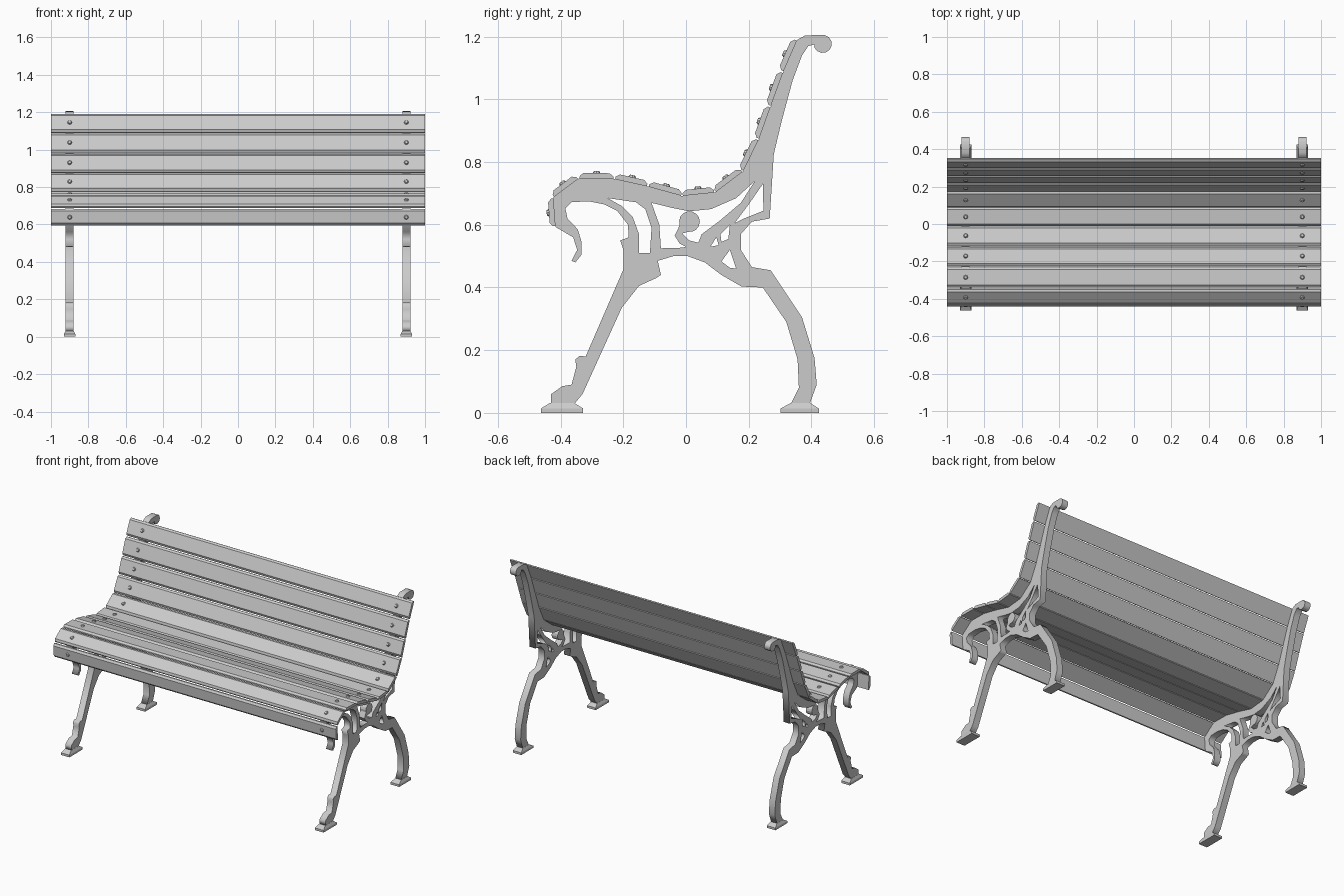
import bpy
import bmesh
from math import cos, sin, radians
from mathutils import Vector, Matrix

default_cube = bpy.data.objects.get("Cube")
if default_cube:
    bpy.data.objects.remove(default_cube, do_unlink=True)

CM = 0.01              # side profiles are (y, z) in hundredths
FRAME_X = 0.9
FRAME_HALF = 0.021

grey = bpy.data.materials.new("plain_grey")
grey.use_nodes = True
colour = (0.6, 0.6, 0.6, 1)
grey.diffuse_color = colour
grey.node_tree.nodes["Principled BSDF"].inputs["Base Color"].default_value = colour


def add_object(name, mesh, location=(0, 0, 0)):
    obj = bpy.data.objects.new(name, mesh)
    obj.location = location
    bpy.context.scene.collection.objects.link(obj)
    return obj


def finish(name, bm):
    bmesh.ops.remove_doubles(bm, verts=bm.verts, dist=0.0001)
    bmesh.ops.recalc_face_normals(bm, faces=bm.faces)
    mesh = bpy.data.meshes.new(name)
    bm.to_mesh(mesh)
    bm.free()
    mesh.materials.clear()
    mesh.materials.append(grey)
    return mesh


def prism(name, profile, half_width):
    """Side profile pushed out along x."""
    bm = bmesh.new()
    face = bm.faces.new([bm.verts.new((-half_width, y, z)) for y, z in profile])
    grown = bmesh.ops.extrude_face_region(bm, geom=[face])["geom"]
    verts = [g for g in grown if isinstance(g, bmesh.types.BMVert)]
    bmesh.ops.translate(bm, verts=verts, vec=(2 * half_width, 0, 0))
    return finish(name, bm)


def casting(name, outlines, half_width):
    """Filled outline with holes, turned upright to lie in the yz plane."""
    curve = bpy.data.curves.new(name + "_outline", "CURVE")
    curve.dimensions = "2D"
    curve.fill_mode = "BOTH"
    curve.extrude = half_width
    for outline in outlines:
        spline = curve.splines.new("POLY")
        spline.points.add(len(outline) - 1)
        for point, (y, z) in zip(spline.points, outline):
            point.co = (y * CM, z * CM, 0, 1)
        spline.use_cyclic_u = True
    helper = add_object(name + "_helper", curve)
    bpy.context.view_layer.update()
    graph = bpy.context.evaluated_depsgraph_get()
    bm = bmesh.new()
    raw = bpy.data.meshes.new_from_object(helper.evaluated_get(graph))
    bm.from_mesh(raw)
    bm.transform(Matrix(((0, 0, 1, 0), (1, 0, 0, 0), (0, 1, 0, 0), (0, 0, 0, 1))))
    bpy.data.objects.remove(helper, do_unlink=True)
    bpy.data.meshes.remove(raw)
    return finish(name, bm)


# Line the slats rest on, from the top of the back to the front lip
rest = [(35.5, 119), (31, 108.7), (27, 97.7), (23.2, 87.2), (18.2, 77), (9.3, 70.3),
        (-1.3, 69.2), (-12.2, 72.2), (-22.9, 74.6), (-34.2, 74.8), (-42.3, 68.7), (-41.6, 59.3)]

# Side frame outline
front_curl = [(-36, 56), (-34.7, 52), (-36.5, 48.5), (-35.3, 48), (-33.3, 50.5), (-33.3, 54.5),
              (-34.5, 58.5), (-37.8, 62), (-38.5, 65.3), (-36.5, 67.2), (-31, 67.5),
              (-26, 66.5), (-22, 64.5), (-18.5, 60), (-18.3, 56)]
front_leg = [(-21, 55), (-20, 52), (-20, 45.7), (-32, 18), (-34, 18.2), (-35.3, 17), (-35, 14.7),
             (-36.5, 9), (-39.5, 8.5), (-43, 6), (-43, 3), (-35.5, 3), (-33, 6),
             (-20.5, 33.5), (-15, 40.5), (-9.5, 43), (-8, 44), (-9, 48.5)]
back_leg = [(-4, 50), (0.5, 50), (6, 48), (11.3, 44), (17.7, 40.3), (24.5, 40), (32, 29),
            (35.6, 17), (36, 8), (33.5, 3), (39.5, 3), (41.7, 9), (41, 17.5),
            (37, 30.5), (27, 45.5), (21, 46.5), (17.5, 52), (17.5, 57), (21, 61)]
back_post = [(26.7, 62), (28, 82.5), (30.5, 93), (34, 106), (37, 114), (39, 117), (41, 117.5)]
knob = [(43.6 + 2.9 * cos(radians(a)), 117.7 + 2.9 * sin(radians(a))) for a in range(200, 460, 30)]
outline = rest + front_curl + front_leg + back_leg + back_post + knob + [(38, 120.4)]

# Openings in the casting
holes = [
    [(-25, 68.5), (-16, 67.2), (-13, 65), (-11, 59), (-11.5, 51), (-15, 51),
     (-15, 57), (-17, 62.5), (-20.5, 66)],
    [(-11, 67), (-4, 65.3), (1, 64.3), (8, 65), (16, 68.5), (22, 74), (17.5, 67),
     (11, 61.5), (5, 57), (4, 54.5), (-1, 52.7), (-8, 52.5), (-8.5, 60)],
    [(24.5, 73), (24.7, 64.5), (18.5, 62), (15.5, 60.5), (20, 66.5)],
    [(14, 60), (13.5, 55.5), (11.3, 54.5), (11, 57)],
    [(9.7, 56), (10.4, 53.5), (7.8, 53)],
    [(14, 52), (16, 46), (14, 46.3), (11.3, 48.3)],
]
frame_mesh = casting("side_frame", [outline] + holes, FRAME_HALF)

# Small scroll inside the large opening
scroll = [(1.1 + 3.3 * cos(radians(a)), 61 + 3.3 * sin(radians(a))) for a in range(-100, 201, 25)]
scroll += [(-3.6, 56.5), (-2, 54), (1, 52.5), (5, 52), (5, 54), (1, 55), (-1.2, 57.2)]
scroll_mesh = prism("frame_scroll", [(y * CM, z * CM) for y, z in scroll], FRAME_HALF)


def foot(name, y0, y1, top0, top1):
    """Stepped pad: straight base with a tapered upper part."""
    bm = bmesh.new()
    rings = []
    for z, a, b, half in ((0, y0, y1, 0.03), (0.014, y0, y1, 0.03), (0.031, top0, top1, 0.022)):
        corners = ((-half, a), (half, a), (half, b), (-half, b))
        rings.append([bm.verts.new((x, y, z)) for x, y in corners])
    for low, high in zip(rings, rings[1:]):
        for i in range(4):
            j = (i + 1) % 4
            bm.faces.new((low[i], low[j], high[j], high[i]))
    bm.faces.new(rings[0])
    bm.faces.new(rings[-1])
    return finish(name, bm)


front_foot = foot("front_foot", -0.463, -0.328, -0.435, -0.355)
back_foot = foot("back_foot", 0.302, 0.424, 0.333, 0.397)

for side, x in (("right", -FRAME_X), ("left", FRAME_X)):
    for mesh in (frame_mesh, scroll_mesh, front_foot, back_foot):
        add_object(side + "_" + mesh.name, mesh, (x, 0, 0))

# Bolt head: low dome shared by every slat
bm = bmesh.new()
bmesh.ops.create_cone(bm, cap_ends=True, segments=8, radius1=0.013, radius2=0.008, depth=0.008)
bolt_mesh = finish("bolt", bm)

# Slats with chamfered outer edges, one per span of the rest line
GAP, EDGE, THICK, CHAMFER = 0.003, 0.008, 0.018, 0.012
for number, (start, end) in enumerate(zip(rest, rest[1:]), 1):
    a, b = Vector(start) * CM, Vector(end) * CM
    along = (b - a).normalized()
    out = Vector((along.y, -along.x))
    a, b = a + along * GAP, b - along * GAP
    section = [a, b, b + out * EDGE, b - along * CHAMFER + out * THICK,
               a + along * CHAMFER + out * THICK, a + out * EDGE]
    part = "back_slat" if number < 5 else "seat_slat"
    add_object(f"{part}_{number}", prism(part, section, 1.0))
    centre = (a + b) / 2 + out * (THICK + 0.003)
    for x in (-FRAME_X, FRAME_X):
        bolt = add_object(f"bolt_{number}", bolt_mesh, (x, centre.x, centre.y))
        bolt.rotation_mode = "QUATERNION"
        bolt.rotation_quaternion = Vector((0, out.x, out.y)).to_track_quat("Z", "X")
